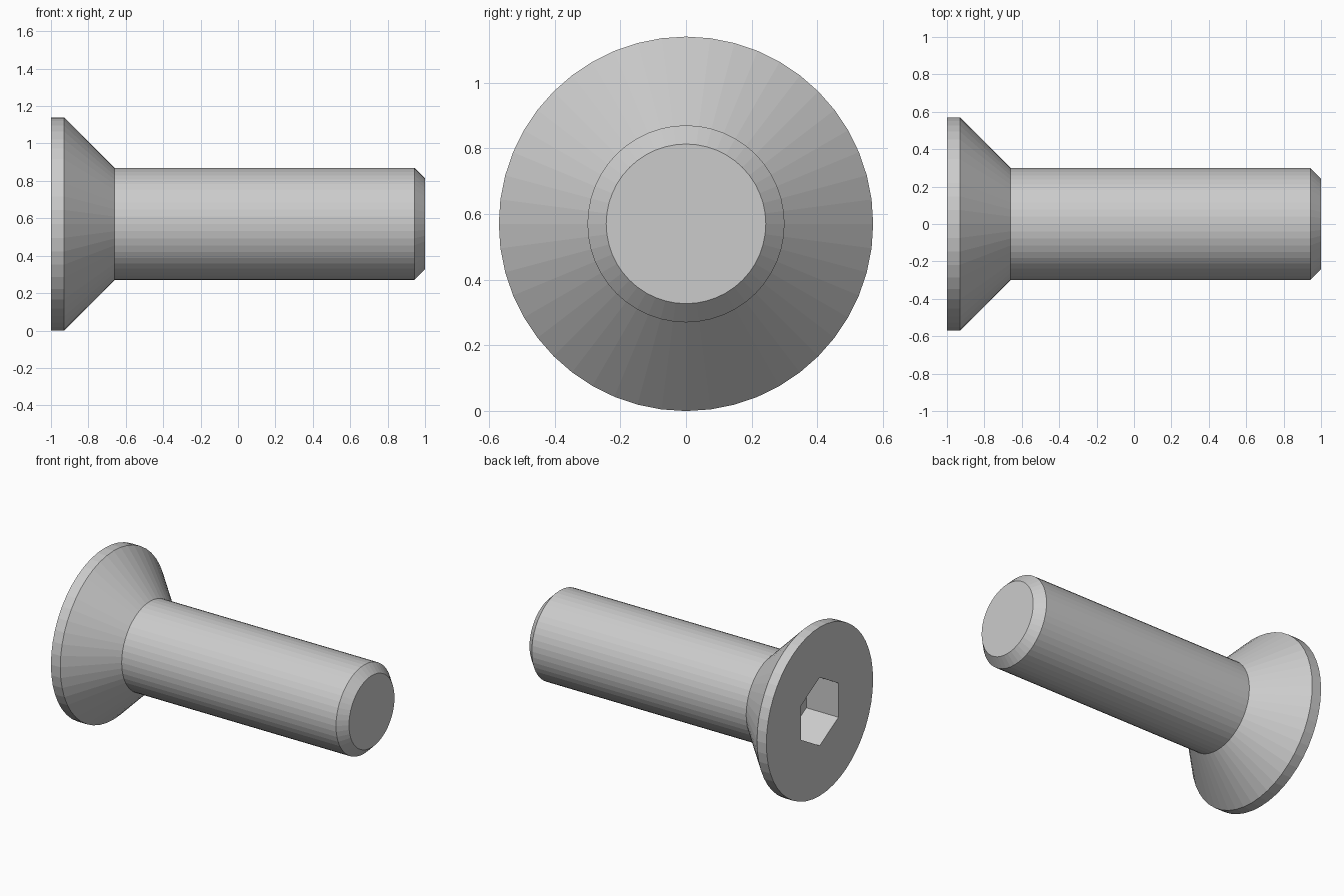
import bpy, bmesh
from math import cos, sin, tau, sqrt

if "Cube" in bpy.data.objects:
    bpy.data.objects.remove(bpy.data.objects["Cube"])

AXIS_Z = 0.57


def lathe_x(name, profile, sides):
    """Closed solid around the x axis from (x, radius) pairs, first vertex pointing up."""
    bm = bmesh.new()
    rings = [[bm.verts.new((x, r * sin(tau * i / sides), r * cos(tau * i / sides)))
              for i in range(sides)] for x, r in profile]
    for a, b in zip(rings, rings[1:]):
        for i in range(sides):
            j = (i + 1) % sides
            bm.faces.new((a[i], a[j], b[j], b[i]))
    bm.faces.new(rings[0])
    bm.faces.new(rings[-1])
    bmesh.ops.recalc_face_normals(bm, faces=bm.faces)
    mesh = bpy.data.meshes.new(name)
    bm.to_mesh(mesh)
    bm.free()
    obj = bpy.data.objects.new(name, mesh)
    obj.location.z = AXIS_Z
    bpy.context.collection.objects.link(obj)
    return obj


# Countersunk head, shank and chamfered tip in one turned profile
screw = lathe_x("countersunk_screw", [(-1, 0.57), (-0.93, 0.57), (-0.66, 0.3),
                                      (0.943, 0.3), (1, 0.243)], 48)

# Hexagonal drive socket, 0.4 across flats
socket = lathe_x("socket_cutter", [(-1.1, 0.4 / sqrt(3)), (-0.76, 0.4 / sqrt(3))], 6)
socket.hide_render = True
socket.hide_set(True)
socket.display_type = 'WIRE'

cut = screw.modifiers.new("hex_socket", 'BOOLEAN')
cut.operation = 'DIFFERENCE'
cut.solver = 'EXACT'
cut.object = socket
